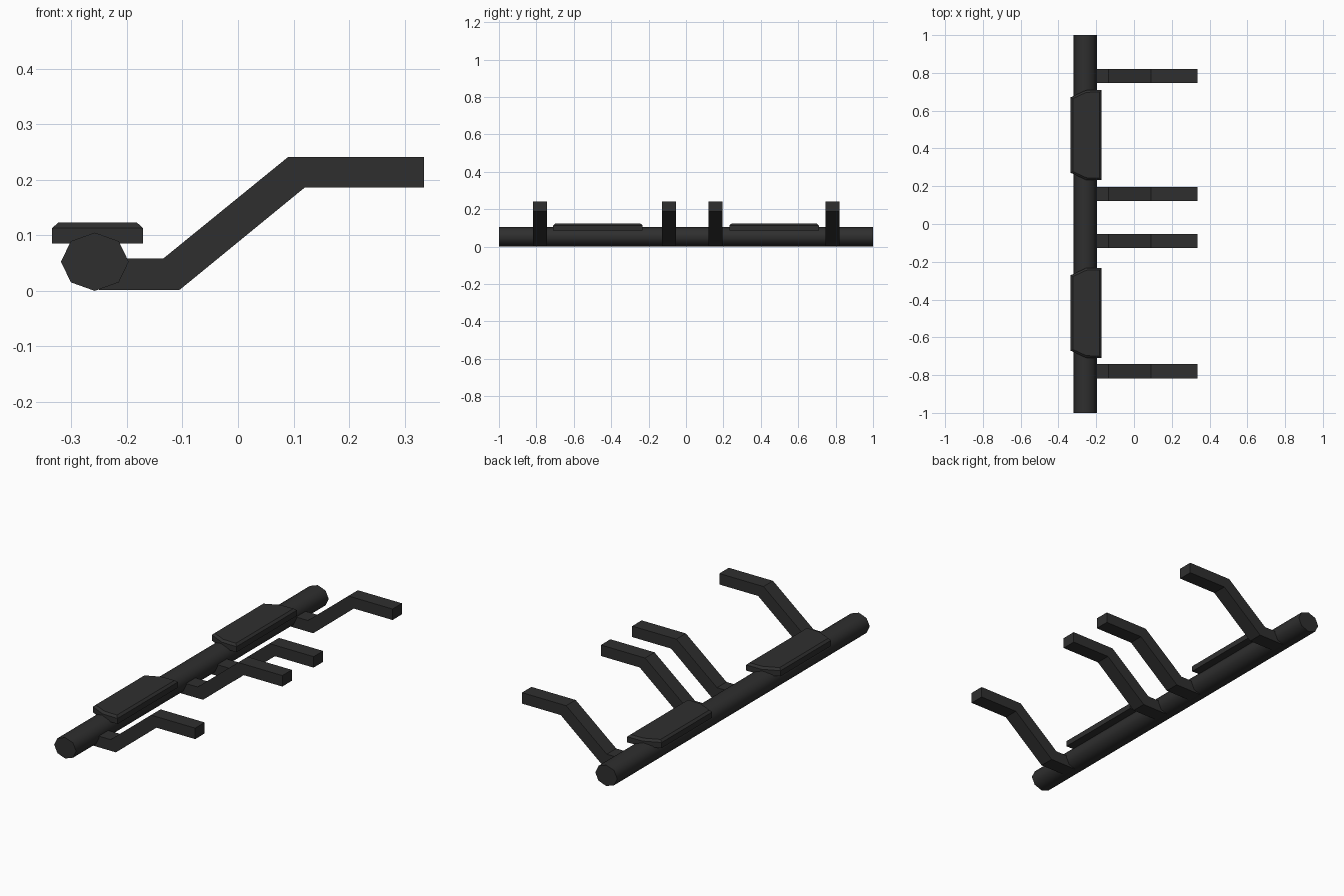
import bpy, bmesh, math
from mathutils import Vector

if "Cube" in bpy.data.objects:
    bpy.data.objects.remove(bpy.data.objects["Cube"])

black = bpy.data.materials.new("satin_black")
black.use_nodes = True
COLOUR = (0.028, 0.028, 0.028, 1)
black.diffuse_color = COLOUR
black.node_tree.nodes["Principled BSDF"].inputs["Base Color"].default_value = COLOUR


def prism(name, points, direction, chamfer=0, drop=0):
    """Extrude a closed outline; optionally chamfer its far end."""
    bm = bmesh.new()
    base = bm.faces.new([bm.verts.new(p) for p in points])
    result = bmesh.ops.extrude_face_region(bm, geom=[base], use_keep_orig=True)
    verts = [g for g in result["geom"] if isinstance(g, bmesh.types.BMVert)]
    end = [g for g in result["geom"] if isinstance(g, bmesh.types.BMFace)]
    bmesh.ops.translate(bm, verts=verts, vec=Vector(direction))
    bmesh.ops.recalc_face_normals(bm, faces=bm.faces[:])
    if chamfer:
        bmesh.ops.inset_region(bm, faces=end, thickness=chamfer, use_even_offset=True)
        bmesh.ops.translate(bm, verts=end[0].verts[:], vec=(0, 0, drop))
    mesh = bpy.data.meshes.new(name)
    bm.to_mesh(mesh)
    bm.free()
    mesh.materials.append(black)
    obj = bpy.data.objects.new(name, mesh)
    bpy.context.collection.objects.link(obj)
    return obj


# Long eight-sided side tube, rounded by shading with crisp end caps
ring = [(-0.258 + 0.061 * math.cos(i * math.tau / 8), -1,
         0.0525 + 0.0525 * math.sin(i * math.tau / 8)) for i in range(8)]
tube = prism("side_tube", ring, (0, 2, 0))
bpy.context.view_layer.objects.active = tube
tube.select_set(True)
bpy.ops.object.shade_smooth_by_angle(angle=math.radians(55))
tube.select_set(False)

# Cranked mounting brackets
WIDTH = 0.075
crank = [(-0.25, 0.002), (-0.105, 0.002), (0.12, 0.186), (0.335, 0.186),
         (0.335, 0.241), (0.09, 0.241), (-0.135, 0.058), (-0.25, 0.058)]
for label, y in (("front", -0.78), ("front_middle", -0.09),
                 ("rear_middle", 0.158), ("rear", 0.783)):
    prism(label + "_bracket", [(x, y - WIDTH / 2, z) for x, z in crank], (0, WIDTH, 0))

# Chamfered step pads with clipped outer corners
half_pad = [(-0.171, 0.239), (-0.255, 0.237), (-0.335, 0.2)]
outline = half_pad + [(x, -y) for x, y in reversed(half_pad)]
for label, y0 in (("front", -0.471), ("rear", 0.471)):
    prism(label + "_step_pad", [(x, y0 + y, 0.085) for x, y in outline],
          (0, 0, 0.028), chamfer=0.011, drop=0.01)
